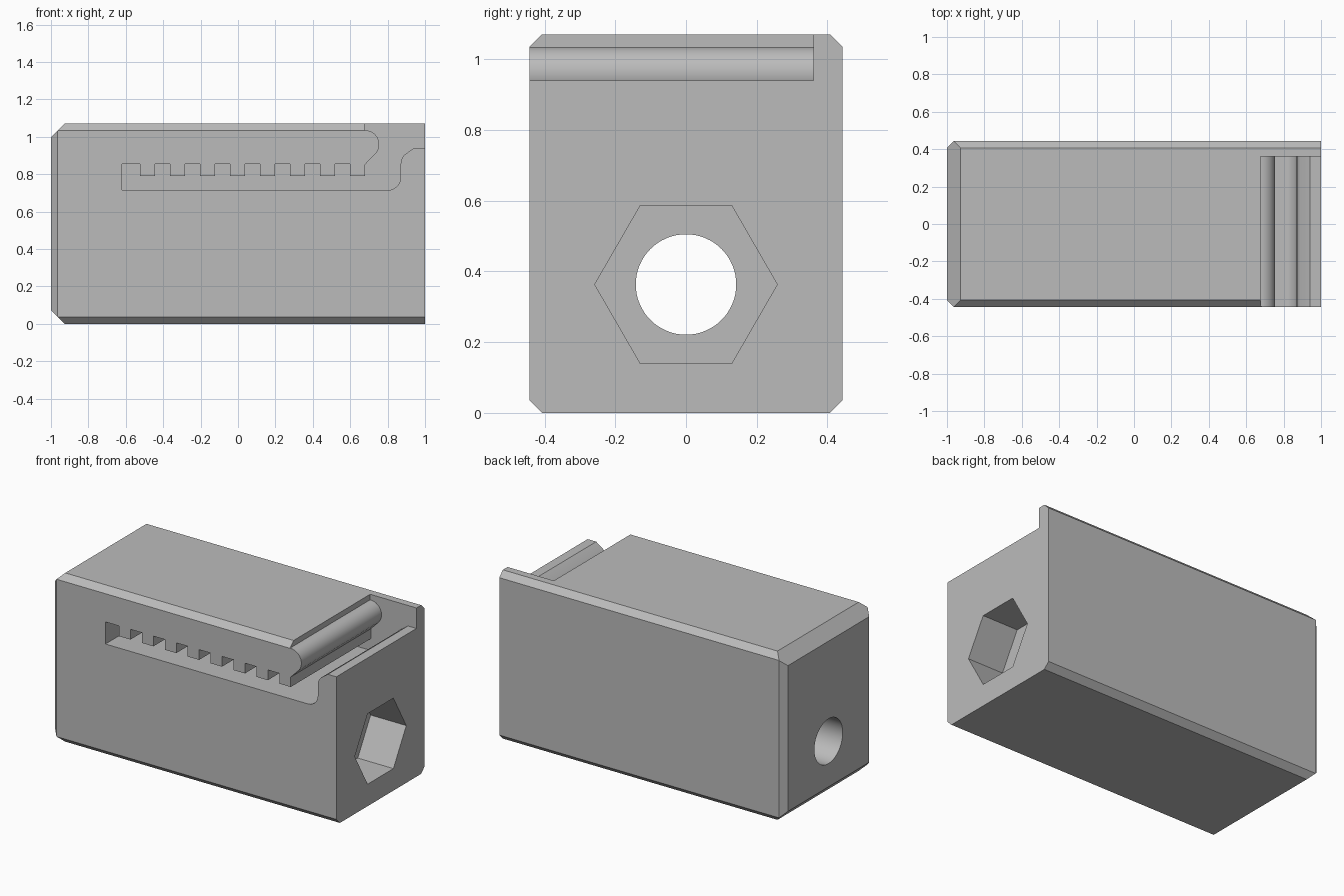
import bpy, bmesh, math
from mathutils import Vector

cube = bpy.data.objects.get("Cube")
if cube:
    bpy.data.objects.remove(cube, do_unlink=True)

HALF_Y, TOP, AXIS_Z = 0.443, 1.07, 0.363

grey = bpy.data.materials.new("plain grey")
grey.use_nodes = True
grey.diffuse_color = (0.5, 0.5, 0.5, 1)
grey.node_tree.nodes["Principled BSDF"].inputs["Base Color"].default_value = grey.diffuse_color


def make_object(name, bm):
    bmesh.ops.recalc_face_normals(bm, faces=bm.faces)
    mesh = bpy.data.meshes.new(name)
    bm.to_mesh(mesh)
    bm.free()
    obj = bpy.data.objects.new(name, mesh)
    bpy.context.collection.objects.link(obj)
    mesh.materials.append(grey)
    return obj


def prism(name, points, start, depth):
    """Extrude a closed outline of 3D points along the depth vector."""
    bm = bmesh.new()
    face = bm.faces.new([bm.verts.new(Vector(p) + Vector(start)) for p in points])
    side = bmesh.ops.extrude_face_region(bm, geom=[face])
    verts = [g for g in side["geom"] if isinstance(g, bmesh.types.BMVert)]
    bmesh.ops.translate(bm, verts=verts, vec=depth)
    return make_object(name, bm)


def arc(cx, cz, r, a0, a1, n=14):
    angles = [math.radians(a0 + (a1 - a0) * i / n) for i in range(n + 1)]
    return [(cx + r * math.cos(a), cz + r * math.sin(a)) for a in angles]


def ring(r, n):
    return [(0, r * math.cos(math.tau * i / n), r * math.sin(math.tau * i / n)) for i in range(n)]


# Block with planed-off edges
bm = bmesh.new()
bmesh.ops.create_cube(bm, size=1)
for v in bm.verts:
    v.co = (v.co.x * 2, v.co.y * 2 * HALF_Y, (v.co.z + 0.5) * TOP)


def chamfer(point, normal):
    bmesh.ops.bisect_plane(bm, geom=bm.verts[:] + bm.edges[:] + bm.faces[:],
                           plane_co=point, plane_no=normal, clear_outer=True)
    bmesh.ops.holes_fill(bm, edges=[e for e in bm.edges if e.is_boundary], sides=0)


for s in (-1, 1):
    end_z = TOP if s > 0 else 0
    for t in (-1, 1):
        chamfer((0, t * HALF_Y, end_z - s * 0.036), (0, t, s))
    chamfer((-1, s * (HALF_Y - 0.036), 0), (-1, s, 0))
    chamfer((-1, 0, end_z - s * 0.073), (-1, 0, s))
block = make_object("clip_block", bm)

# Slot outline: rounded nose, toothed underside, floor and ramped exit
slot = [(0.675, 1.2), (0.675, 1.035)]
slot += arc(0.68, 0.96, 0.075, 90, -45)
slot += [(0.68, 0.853)]
for i in range(8):
    right = 0.68 - i * 0.1606
    if i:
        slot.append((right, 0.855))
    slot += [(right, 0.79), (right - 0.08, 0.79), (right - 0.08, 0.855)]
slot += [(-0.62, 0.855), (-0.62, 0.715)]
slot += arc(0.80, 0.785, 0.07, -90, 0)
slot += arc(0.94, 0.855, 0.07, 180, 135, 6)
slot += [(0.94, 0.94), (1.2, 0.94), (1.2, 1.2)]

cutters = [
    prism("slot_cutter", [(x, 0, z) for x, z in slot], (0, -0.6, 0), (0, 0.96, 0)),
    prism("bore_cutter", ring(0.142, 64), (-1.2, 0, AXIS_Z), (2.4, 0, 0)),
    prism("hex_cutter", ring(0.258, 6), (0.75, 0, AXIS_Z), (0.5, 0, 0)),
]

# Cut the slot, the through bore and the hexagonal pocket
bpy.ops.object.select_all(action="DESELECT")
bpy.context.view_layer.objects.active = block
block.select_set(True)
for cutter in cutters:
    cutter.hide_render = True
    mod = block.modifiers.new(cutter.name, "BOOLEAN")
    mod.operation, mod.solver, mod.object = "DIFFERENCE", "EXACT", cutter
    bpy.ops.object.modifier_apply(modifier=mod.name)
    bpy.data.objects.remove(cutter, do_unlink=True)

bpy.ops.object.shade_smooth_by_angle(angle=math.radians(25))
